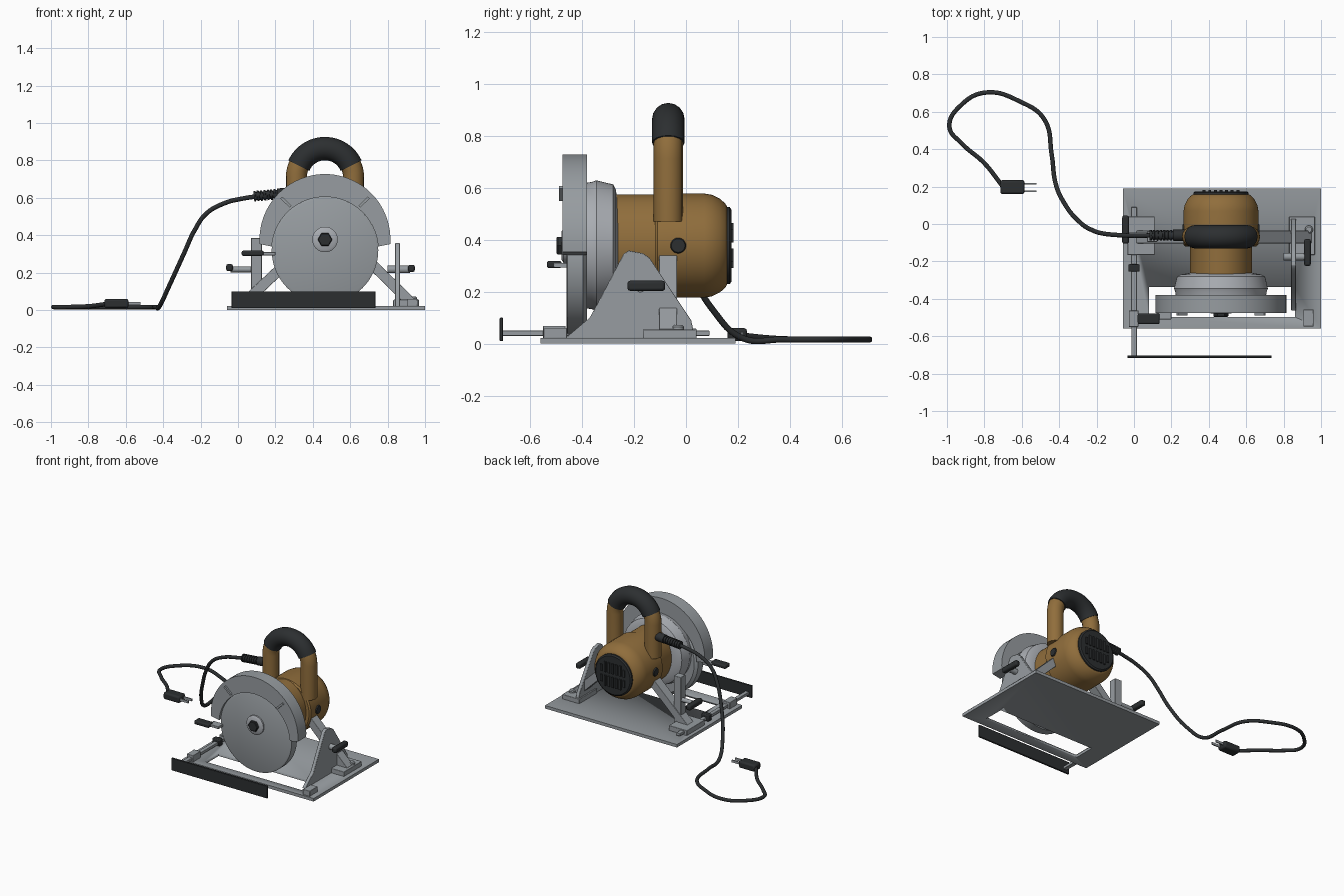
import bpy, bmesh
from math import sin, cos, pi, radians, sqrt
from mathutils import Vector

if "Cube" in bpy.data.objects:
    bpy.data.objects.remove(bpy.data.objects["Cube"])


def material(name, col):
    m = bpy.data.materials.new(name)
    m.diffuse_color = (*col, 1)
    m.use_nodes = True
    m.node_tree.nodes["Principled BSDF"].inputs["Base Color"].default_value = m.diffuse_color
    return m


TAN = material("tan_plastic", (0.28, 0.155, 0.045))
DARK = material("dark_rubber", (0.025, 0.028, 0.03))
GREY = material("metal", (0.31, 0.335, 0.355))
LIGHT = material("cast_metal", (0.4, 0.42, 0.45))


def finish(name, bm, mat, loc=(0, 0, 0), bevel=0, smooth=True):
    bmesh.ops.recalc_face_normals(bm, faces=bm.faces)
    me = bpy.data.meshes.new(name)
    bm.to_mesh(me)
    bm.free()
    ob = bpy.data.objects.new(name, me)
    ob.location = loc
    bpy.context.collection.objects.link(ob)
    me.materials.append(mat)
    if bevel:
        b = ob.modifiers.new("bevel", 'BEVEL')
        b.width, b.segments, b.limit_method = bevel, 2, 'ANGLE'
    bpy.ops.object.select_all(action='DESELECT')
    ob.select_set(True)
    bpy.context.view_layer.objects.active = ob
    if smooth:
        bpy.ops.object.shade_smooth_by_angle(angle=radians(35))
    return ob


def box(name, lo, hi, mat=GREY, bevel=0.003):
    bm = bmesh.new()
    bmesh.ops.create_cube(bm, size=1)
    c = [(a + b) / 2 for a, b in zip(lo, hi)]
    for v in bm.verts:
        v.co = Vector([v.co[i] * (hi[i] - lo[i]) for i in range(3)])
    return finish(name, bm, mat, c, bevel)


def revolve(name, centre, axis, profile, mat, n=48):
    """Lathe of (distance along axis, radius) pairs with closed ends."""
    q = Vector(axis).to_track_quat('Z', 'Y')
    bm = bmesh.new()
    rings = [[bm.verts.new(q @ Vector((r * cos(2 * pi * i / n), r * sin(2 * pi * i / n), h)))
              for i in range(n)] for h, r in profile]
    for a, b in zip(rings, rings[1:]):
        for i in range(n):
            bm.faces.new((a[i], a[(i + 1) % n], b[(i + 1) % n], b[i]))
    bm.faces.new(rings[0])
    bm.faces.new(rings[-1])
    return finish(name, bm, mat, centre)


def prism(name, pts, axis, lo, hi, mat=GREY, bevel=0.003):
    """Outline extruded along x (points y,z) or along y (points x,z)."""
    bm = bmesh.new()
    at = (lambda p, t: (t, p[0], p[1])) if axis == 'x' else (lambda p, t: (p[0], t, p[1]))
    f = bm.faces.new([bm.verts.new(at(p, lo)) for p in pts])
    ext = bmesh.ops.extrude_face_region(bm, geom=[f])
    d = Vector(at((0, 0), hi - lo))
    bmesh.ops.translate(bm, vec=d, verts=[v for v in ext['geom'] if isinstance(v, bmesh.types.BMVert)])
    return finish(name, bm, mat, bevel=bevel)


def tube(name, pts, radius, mat, kind='BEZIER', res=10):
    cu = bpy.data.curves.new(name, 'CURVE')
    cu.dimensions = '3D'
    cu.bevel_depth, cu.bevel_resolution, cu.use_fill_caps = radius, 6, True
    cu.resolution_u = res
    s = cu.splines.new(kind)
    target = s.bezier_points if kind == 'BEZIER' else s.points
    target.add(len(pts) - 1)
    for p, co in zip(target, pts):
        if kind == 'BEZIER':
            p.co = co
            p.handle_left_type = p.handle_right_type = 'AUTO'
        else:
            p.co = (*co, 1)
    ob = bpy.data.objects.new(name, cu)
    bpy.context.collection.objects.link(ob)
    cu.materials.append(mat)
    bpy.ops.object.select_all(action='DESELECT')
    ob.select_set(True)
    bpy.context.view_layer.objects.active = ob
    bpy.ops.object.convert(target='MESH')
    ob = bpy.context.object
    bpy.ops.object.shade_smooth_by_angle(angle=radians(40))
    return ob


CX, CZ = 0.465, 0.377      # motor axis

# base plate with blade slot
base = box("base_plate", (-0.06, -0.56, 0), (1.0, 0.19, 0.022), bevel=0)
cut = box("slot_cutter", (0.08, -0.497, -0.1), (0.86, -0.337, 0.1), bevel=0)
mod = base.modifiers.new("slot", 'BOOLEAN')
mod.object, mod.solver = cut, 'EXACT'
bpy.context.view_layer.objects.active = base
bpy.ops.object.modifier_apply(modifier="slot")
bpy.data.objects.remove(cut)

# upper guard: crescent around the lower guard disc
R, r, DZ = 0.35, 0.285, 0.32
outer = [(CX + R * cos(a), CZ + R * sin(a)) for a in [radians(-4 + 188 * i / 48) for i in range(49)]]
inner = [(CX + r * cos(a), DZ + r * sin(a)) for a in [radians(176 - 172 * i / 40) for i in range(41)]]
prism("upper_guard", outer + inner, 'y', -0.475, -0.38, bevel=0)
revolve("lower_guard", (CX, 0, DZ), (0, 1, 0),
        [(-0.46, r - 0.012), (-0.455, r), (-0.395, r), (-0.38, r - 0.02)], GREY, 72)
for s in (-1, 1):
    d, w = Vector((s * 0.72, 0.69)), Vector((0.69, -s * 0.72)) * 0.007
    c = Vector((CX, CZ))
    prism("guard_rib", [c + d * 0.255 - w, c + d * 0.325 - w, c + d * 0.325 + w, c + d * 0.255 + w],
          'y', -0.488, -0.47, bevel=0)
revolve("blade_washer", (CX, 0, CZ), (0, 1, 0), [(-0.478, 0.055), (-0.47, 0.068), (-0.45, 0.068)], LIGHT)
revolve("hex_bolt", (CX, 0, CZ), (0, 1, 0), [(-0.497, 0.035), (-0.493, 0.039), (-0.46, 0.039)], DARK, 6)
box("guard_lever_arm", (0.12, -0.51, 0.292), (0.2, -0.45, 0.31))
box("guard_lever_grip", (0.02, -0.535, 0.29), (0.137, -0.478, 0.318), DARK, 0.008)

# gear housing and motor
revolve("gear_housing", (CX, 0, CZ), (0, 1, 0),
        [(-0.39, 0.24), (-0.36, 0.245), (-0.345, 0.251), (-0.28, 0.235), (-0.27, 0.215), (-0.262, 0.17)], LIGHT, 64)
front = revolve("motor_front", (CX, 0, CZ), (0, 1, 0), [(-0.29, 0.197), (-0.08, 0.197)], TAN, 64)
front.scale.x = 0.84
revolve("motor_body", (CX, 0, CZ), (0, 1, 0),
        [(-0.12, 0.19), (-0.11, 0.2), (0.07, 0.2), (0.1, 0.195), (0.13, 0.18), (0.15, 0.163), (0.158, 0.15)], TAN, 64)
revolve("motor_end_cap", (CX, 0, CZ), (0, 1, 0), [(0.14, 0.148), (0.168, 0.148), (0.175, 0.138)], DARK, 64)
for i in range(-3, 4):
    for s in (-1, 1):
        h = 0.075 if abs(i) < 3 else 0.05
        z = sorted((CZ + s * 0.012, CZ + s * (0.012 + h)))
        box("vent_rib", (CX + i * 0.03 - 0.008, 0.17, z[0]), (CX + i * 0.03 + 0.008, 0.183, z[1]), DARK, 0)
for s in (-1, 1):
    revolve("brush_cap", (CX, -0.03, CZ), (s, 0, 0), [(0.18, 0.03), (0.2, 0.03), (0.206, 0.026)], DARK, 24)

# arched handle with rubber grip
HY, HZ, HR = -0.068, 0.71, 0.153
arc = lambda a: (CX + HR * cos(radians(a)), HY, HZ + HR * sin(radians(a)))
tube("handle", [(CX + HR, HY, 0.47)] + [arc(180 * i / 24) for i in range(25)] + [(CX - HR, HY, 0.47)],
     0.056, TAN, 'POLY')
tube("handle_grip", [arc(24 + 132 * i / 24) for i in range(25)], 0.0625, DARK, 'POLY')

# strain relief, cord and plug
prof = [(0, 0.03), (0.06, 0.03)]
for i in range(7):
    prof += [(0.061 + i * 0.018, 0.022), (0.067 + i * 0.018, 0.022), (0.068 + i * 0.018, 0.028), (0.078 + i * 0.018, 0.028)]
revolve("strain_relief", (0.27, -0.06, 0.625), (-1, 0, -0.09), prof, DARK, 24)
tube("power_cord", [(0.12, -0.06, 0.61), (0.03, -0.062, 0.597), (-0.07, -0.06, 0.572), (-0.17, -0.05, 0.515),
                    (-0.23, -0.03, 0.43), (-0.29, 0.01, 0.3), (-0.37, 0.107, 0.125), (-0.42, 0.22, 0.02),
                    (-0.44, 0.37, 0.016), (-0.48, 0.56, 0.016), (-0.61, 0.655, 0.016), (-0.79, 0.703, 0.016),
                    (-0.92, 0.64, 0.016), (-0.987, 0.52, 0.016), (-0.92, 0.43, 0.016), (-0.8, 0.325, 0.02),
                    (-0.705, 0.205, 0.032)], 0.012, DARK)
box("plug", (-0.715, 0.16, 0.01), (-0.585, 0.235, 0.06), DARK, 0.012)
for y in (0.175, 0.215):
    box("plug_prong", (-0.59, y - 0.004, 0.027), (-0.52, y + 0.004, 0.044), GREY, 0)

# rip fence with its rod, guides and thumb screw
box("rip_fence", (-0.035, -0.716, 0.01), (0.735, -0.703, 0.1), DARK)
box("fence_rod", (-0.014, -0.71, 0.03), (0.016, 0.09, 0.05))
box("fence_guide", (-0.028, -0.55, 0.02), (0.024, -0.463, 0.068))
box("corner_block", (0.905, -0.548, 0.02), (0.96, -0.457, 0.06))
box("thumb_screw", (-0.03, -0.255, 0.022), (0.03, -0.215, 0.07), DARK, 0.006)

# feet, struts and the two upright brackets
box("left_foot", (-0.035, -0.165, 0.02), (0.11, 0.04, 0.058))
box("right_foot", (0.83, -0.165, 0.02), (0.967, 0.04, 0.055))
for s, top, bot in ((1, (0.63, 0.33), (0.93, 0.035)), (-1, (0.3, 0.29), (0.03, 0.035))):
    t, b = Vector(top), Vector(bot)
    d = (b - t).normalized()
    w = Vector((-d.y, d.x)) * 0.028
    prism("strut", [t - w, b - w, b + w, t + w], 'y', -0.103, -0.035)
prism("tilt_bracket", [(-0.465, 0.02), (-0.37, 0.1), (-0.34, 0.155), (-0.24, 0.345), (-0.22, 0.358), (-0.165, 0.347),
                       (-0.14, 0.33), (0.02, 0.09), (0.035, 0.02)], 'x', 0.84, 0.866)
box("depth_post", (0.07, -0.095, 0.02), (0.127, -0.04, 0.385))
revolve("strut_bolt", (0.935, -0.03, 0.05), (0, 0, 1), [(0, 0.022), (0.015, 0.022), (0.022, 0.015)], GREY, 20)

# locking levers
revolve("right_lever_shaft", (0, -0.175, 0.217), (1, 0, 0), [(0.8, 0.02), (0.92, 0.02)], GREY, 24)
box("right_lever", (0.91, -0.225, 0.203), (0.945, -0.08, 0.242), DARK, 0.01)
revolve("left_lever_shaft", (0, -0.06, 0.217), (1, 0, 0), [(-0.04, 0.015), (0.08, 0.015)], GREY, 24)
box("left_lever", (-0.063, -0.105, 0.208), (-0.027, 0.045, 0.246), DARK, 0.01)
